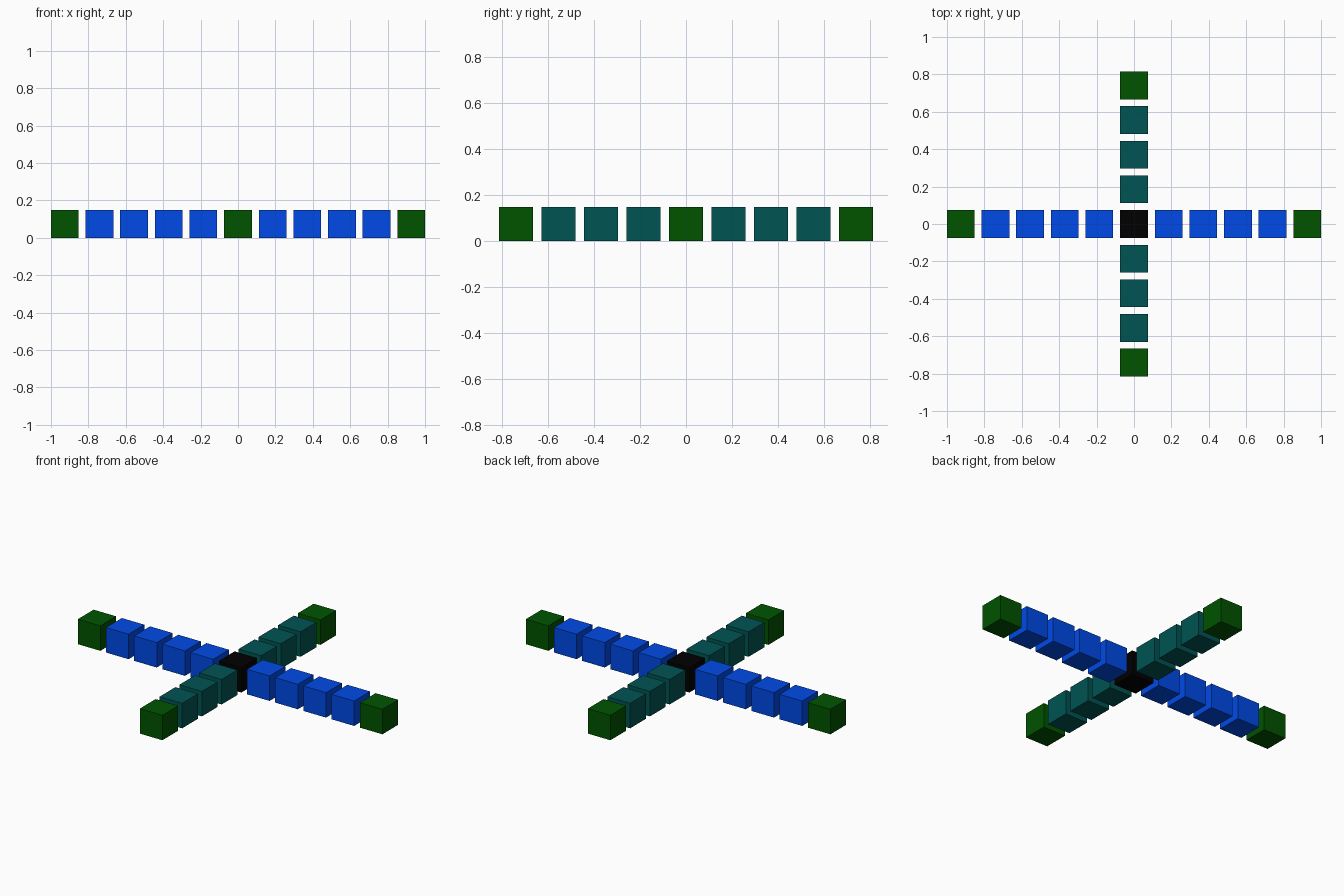
import bpy

if "Cube" in bpy.data.objects:
    bpy.data.objects.remove(bpy.data.objects["Cube"])

PITCH = 2 / 10.8        # spacing between cube centres
SIZE = PITCH * 0.8      # cube edge length


def to_linear(c):
    return c / 12.92 if c <= 0.04045 else ((c + 0.055) / 1.055) ** 2.4


def material(name, rgb):
    m = bpy.data.materials.new(name)
    m.diffuse_color = [to_linear(v / 255) for v in rgb] + [1]
    m.use_nodes = True
    m.node_tree.nodes["Principled BSDF"].inputs["Base Color"].default_value = m.diffuse_color
    return m


black = material("black", (0, 0, 0))
blue = material("blue", (0, 74, 231))
teal = material("teal", (0, 83, 83))
green = material("green", (0, 83, 0))


def cube(name, i, j, mat):
    bpy.ops.mesh.primitive_cube_add(
        size=SIZE, location=(i * PITCH, j * PITCH, SIZE / 2))
    ob = bpy.context.object
    ob.name = name
    ob.data.materials.append(mat)


# centre block
cube("centre_block", 0, 0, black)

# arms: long blue pair along x, shorter teal pair along y, green tips
for dx, dy, count, mat, label in (
        (1, 0, 5, blue, "right"), (-1, 0, 5, blue, "left"),
        (0, 1, 4, teal, "back"), (0, -1, 4, teal, "front")):
    for k in range(1, count):
        cube(f"{label}_arm_block_{k}", dx * k, dy * k, mat)
    cube(f"{label}_tip_block", dx * count, dy * count, green)
